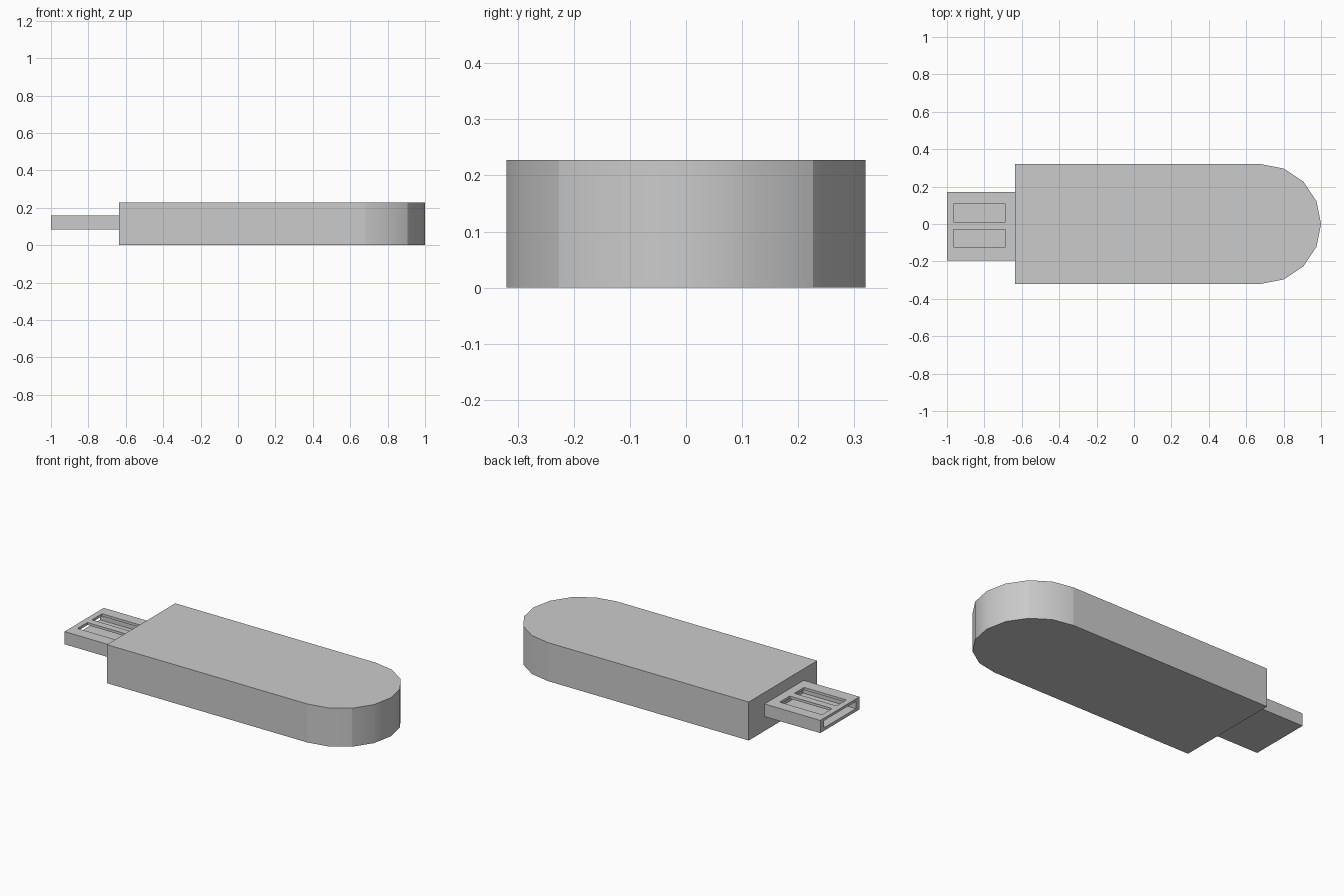
import bpy
import bmesh
from math import sin, cos, pi, radians

cube = bpy.data.objects.get("Cube")
if cube:
    bpy.data.objects.remove(cube, do_unlink=True)

grey = bpy.data.materials.new("plain grey")
grey.use_nodes = True
grey.diffuse_color = (0.6, 0.6, 0.6, 1)
grey.node_tree.nodes["Principled BSDF"].inputs["Base Color"].default_value = (0.6, 0.6, 0.6, 1)


def prism(name, outline, z0, z1):
    """Extrude a flat outline from z0 up to z1."""
    bm = bmesh.new()
    base = bm.faces.new([bm.verts.new((x, y, z0)) for x, y in outline])
    top = bmesh.ops.extrude_face_region(bm, geom=[base])["geom"]
    verts = [v for v in top if isinstance(v, bmesh.types.BMVert)]
    bmesh.ops.translate(bm, verts=verts, vec=(0, 0, z1 - z0))
    bmesh.ops.recalc_face_normals(bm, faces=bm.faces)
    mesh = bpy.data.meshes.new(name)
    bm.to_mesh(mesh)
    bm.free()
    mesh.materials.append(grey)
    obj = bpy.data.objects.new(name, mesh)
    bpy.context.collection.objects.link(obj)
    return obj


def box(name, x0, x1, y0, y1, z0, z1):
    return prism(name, [(x0, y0), (x1, y0), (x1, y1), (x0, y1)], z0, z1)


# Drive body: straight sides with an eight-sided half-round end
BACK, ROUND_X, RADIUS, HEIGHT = -0.635, 0.68, 0.32, 0.228
arc = [(ROUND_X + RADIUS * cos(a), RADIUS * sin(a))
       for a in [-pi / 2 + i * pi / 8 for i in range(9)]]
body = prism("drive_body", [(BACK, -RADIUS)] + arc + [(BACK, RADIUS)], 0, HEIGHT)

# Smooth the round end, keeping rims, tangent lines and quarter creases sharp
bm = bmesh.new()
bm.from_mesh(body.data)
for face in bm.faces:
    face.smooth = True
for edge in bm.edges:
    a, b = edge.verts
    x, y = a.co.x, abs(a.co.y)
    crease = x < ROUND_X + 0.01 or abs(y - RADIUS * sin(pi / 4)) < 0.01
    rim = edge.calc_face_angle() > radians(30)
    edge.smooth = not (rim or crease)
bm.to_mesh(body.data)
bm.free()

# Plug shell, hollowed from the open end, with two windows in its roof
plug = box("plug_shell", -1, BACK, -0.195, 0.172, 0.085, 0.16)
cutters = [
    box("plug_cavity_cutter", -1.1, BACK - 0.02, -0.16, 0.137, 0.103, 0.145),
    box("left_window_cutter", -0.965, -0.688, 0.012, 0.106, 0.12, 0.2),
    box("right_window_cutter", -0.965, -0.688, -0.122, -0.03, 0.12, 0.2),
]
for cutter in cutters:
    cut = plug.modifiers.new(cutter.name, 'BOOLEAN')
    cut.operation = 'DIFFERENCE'
    cut.solver = 'EXACT'
    cut.object = cutter
    cutter.hide_render = True
    cutter.hide_viewport = True
